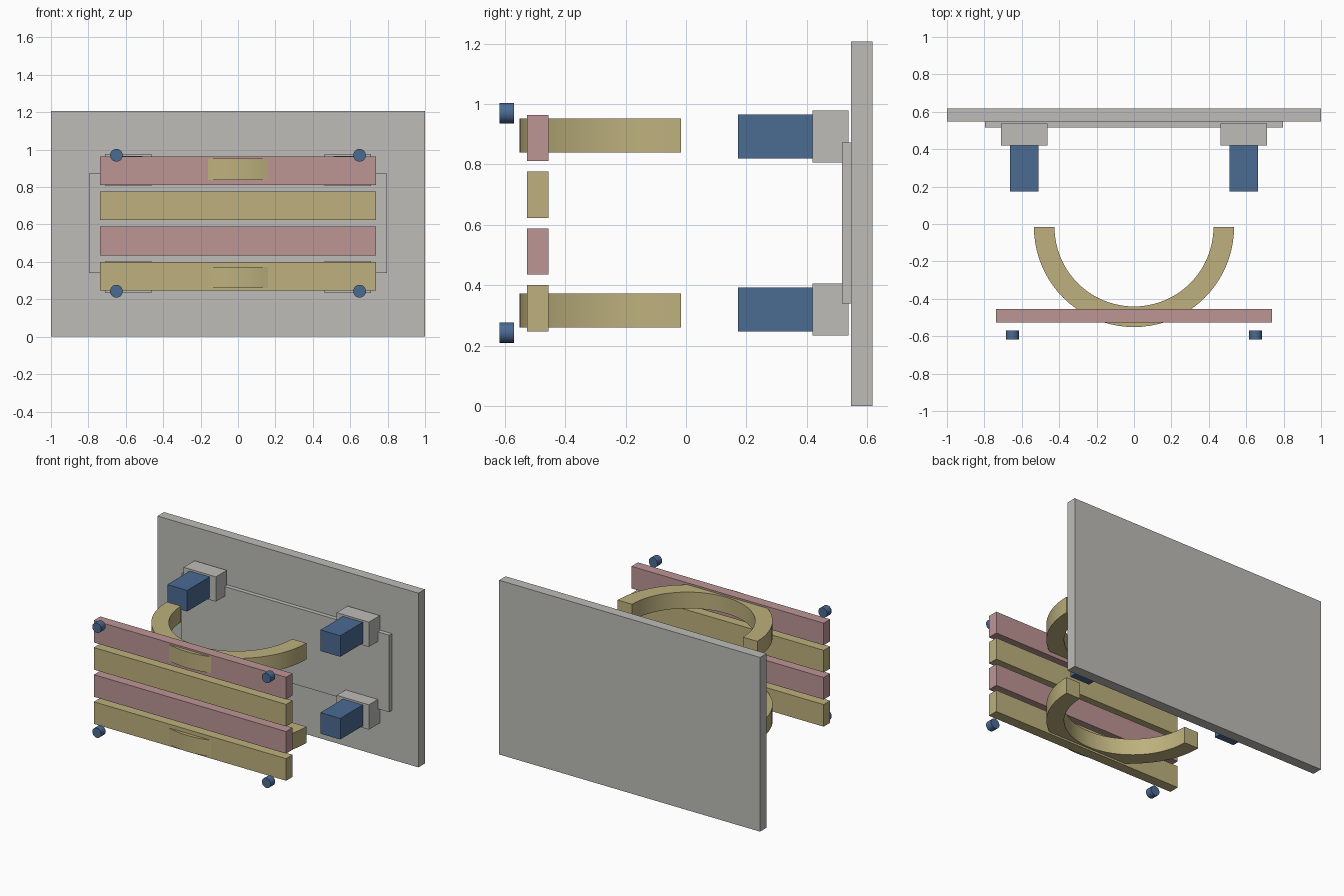
import bpy, bmesh, math

if "Cube" in bpy.data.objects:
    bpy.data.objects.remove(bpy.data.objects["Cube"])


def material(name, rgb):
    m = bpy.data.materials.new(name)
    m.diffuse_color = (*rgb, 1)
    m.use_nodes = True
    m.node_tree.nodes["Principled BSDF"].inputs["Base Color"].default_value = m.diffuse_color
    return m


GREY = material("grey", (0.51, 0.505, 0.48))
BLUE = material("blue", (0.07, 0.145, 0.29))
PINK = material("pink", (0.51, 0.30, 0.30))
TAN = material("tan", (0.51, 0.435, 0.205))


def finish(name, bm, mat, smooth=False):
    bmesh.ops.recalc_face_normals(bm, faces=bm.faces)
    me = bpy.data.meshes.new(name)
    bm.to_mesh(me)
    bm.free()
    me.materials.append(mat)
    ob = bpy.data.objects.new(name, me)
    bpy.context.collection.objects.link(ob)
    if smooth:
        bpy.ops.object.select_all(action='DESELECT')
        ob.select_set(True)
        bpy.context.view_layer.objects.active = ob
        bpy.ops.object.shade_smooth_by_angle(angle=math.radians(35))
    return ob


def box(name, x, y, z, mat):
    """Box from (min, max) ranges."""
    bm = bmesh.new()
    bmesh.ops.create_cube(bm, size=1)
    for v in bm.verts:
        v.co = [(r[0] + r[1]) / 2 + c * (r[1] - r[0]) for r, c in zip((x, y, z), v.co)]
    return finish(name, bm, mat)


def half_ring(name, r_in, r_out, y0, z, mat, n=40):
    """Half ring bulging to the front (-y)."""
    bm = bmesh.new()
    angles = [math.pi + math.pi * i / n for i in range(n + 1)]
    sections = [[bm.verts.new((r * math.cos(a), y0 + r * math.sin(a), h))
                 for r, h in ((r_in, z[0]), (r_out, z[0]), (r_out, z[1]), (r_in, z[1]))]
                for a in angles]
    for s, t in zip(sections, sections[1:]):
        for k in range(4):
            bm.faces.new((s[k], s[(k + 1) % 4], t[(k + 1) % 4], t[k]))
    bm.faces.new(sections[0])
    bm.faces.new(sections[-1])
    return finish(name, bm, mat, True)


def pin(name, x, z, mat, r=0.034, y=(-0.618, -0.569)):
    """Short cylinder along y."""
    bm = bmesh.new()
    bmesh.ops.create_cone(bm, cap_ends=True, segments=24, radius1=r, radius2=r, depth=y[1] - y[0])
    for v in bm.verts:
        a, b, c = v.co
        v.co = (x + a, (y[0] + y[1]) / 2 + c, z + b)
    return finish(name, bm, mat, True)


# Rear wall panel and the thin plate on its front
box("back_panel", (-1, 1), (0.547, 0.618), (0, 1.207), GREY)
box("mounting_plate", (-0.797, 0.797), (0.517, 0.55), (0.34, 0.873), GREY)

# Four corner brackets, blue blocks and front pins
for level, zc in (("upper", 0.892), ("lower", 0.319)):
    for side, s in (("left", -1), ("right", 1)):
        tag = f"{level}_{side}"
        box("bracket_" + tag, sorted((s * 0.463, s * 0.71)), (0.419, 0.538),
            (zc - 0.086, zc + 0.086), GREY)
        box("block_" + tag, sorted((s * 0.511, s * 0.663)), (0.173, 0.419),
            (zc - 0.073, zc + 0.073), BLUE)
        pin("pin_" + tag, s * 0.65, 0.97 if level == "upper" else 0.243, BLUE)

# Two half rings
for level, z in (("upper", (0.839, 0.952)), ("lower", (0.26, 0.373))):
    half_ring("half_ring_" + level, 0.425, 0.535, -0.016, z, TAN)

# Four front slats
for i in range(4):
    z0 = 0.247 + i * 0.188
    box(f"slat_{i + 1}", (-0.737, 0.737), (-0.526, -0.455), (z0, z0 + 0.153),
        PINK if i % 2 else TAN)
